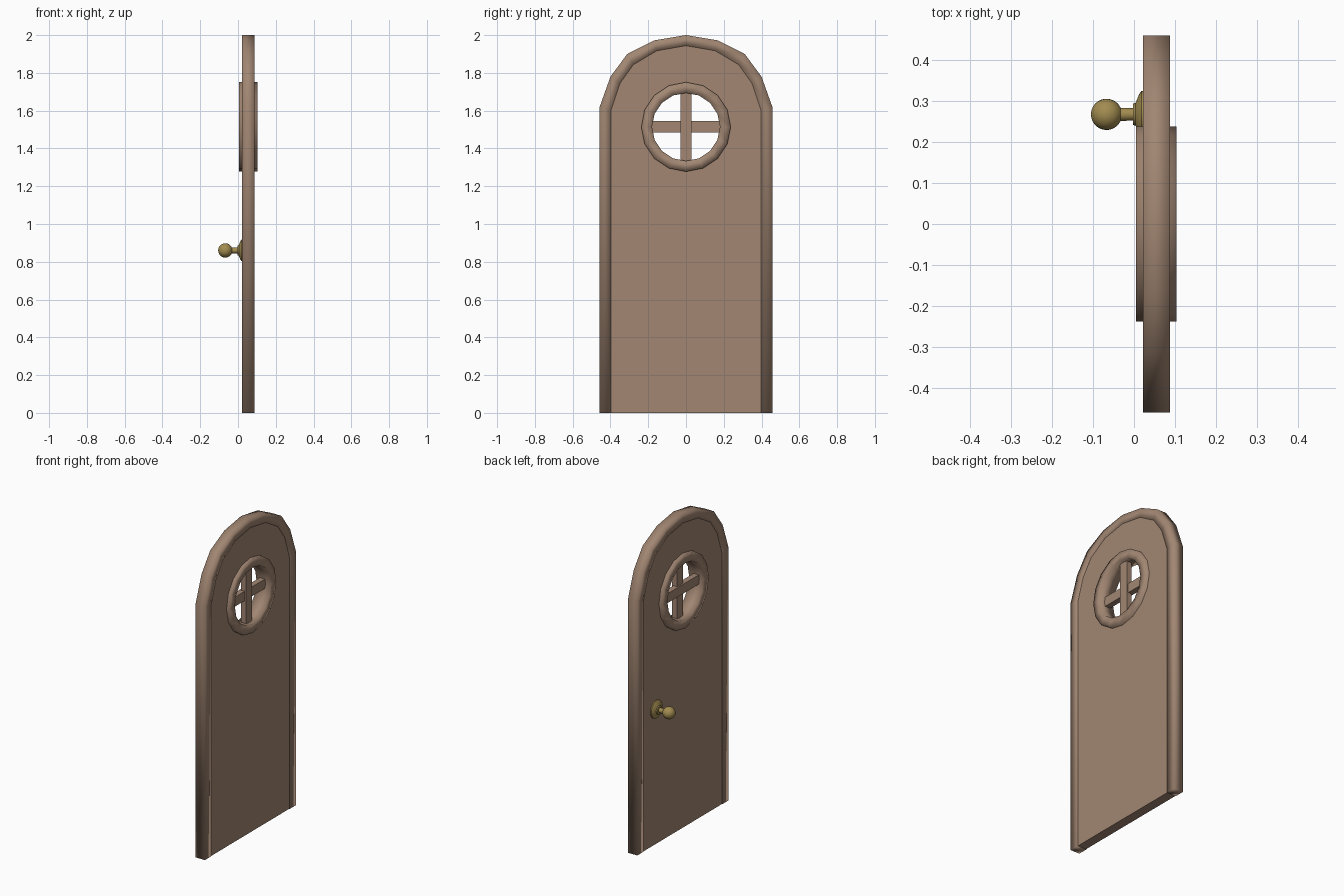
import bpy, bmesh
from math import sin, cos, pi, radians

if "Cube" in bpy.data.objects:
    bpy.data.objects.remove(bpy.data.objects["Cube"])

WIN_Z = 1.514


def material(name, color):
    m = bpy.data.materials.new(name)
    m.diffuse_color = color
    m.use_nodes = True
    m.node_tree.nodes["Principled BSDF"].inputs["Base Color"].default_value = m.diffuse_color
    return m


wood = material("wood", (0.36, 0.24, 0.17, 1))
brass = material("brass", (0.36, 0.26, 0.08, 1))


def finish(bm, name, mat, angle=None):
    bmesh.ops.recalc_face_normals(bm, faces=bm.faces[:])
    me = bpy.data.meshes.new(name)
    bm.to_mesh(me)
    bm.free()
    ob = bpy.data.objects.new(name, me)
    bpy.context.collection.objects.link(ob)
    me.materials.append(mat)
    if angle is not None:
        bpy.ops.object.select_all(action='DESELECT')
        ob.select_set(True)
        bpy.context.view_layer.objects.active = ob
        bpy.ops.object.shade_smooth_by_angle(angle=radians(angle))
    return ob


def mirrored(half):
    """Half outline (bottom to crown) -> full outline."""
    return half + [(-y, z) for y, z in reversed(half[:-1])]


def circle(r, n=16):
    return [(r * cos(2 * pi * i / n), WIN_Z + r * sin(2 * pi * i / n)) for i in range(n)]


def band(name, outer, inner, x0, x1, closed):
    """Rectangular trim running between two matching outlines."""
    bm = bmesh.new()
    rows = [[bm.verts.new((x, *p)) for x, p in ((x0, o), (x1, o), (x1, i), (x0, i))]
            for o, i in zip(outer, inner)]
    for a, b in zip(rows, rows[1:] + (rows[:1] if closed else [])):
        for k in range(4):
            j = (k + 1) % 4
            bm.faces.new((a[k], a[j], b[j], b[k]))
    if not closed:
        bm.faces.new(rows[0])
        bm.faces.new(rows[-1])
    return finish(bm, name, wood, 100)


def panel(name, loops, x0, x1):
    """Flat slab with an outline and a hole."""
    bm = bmesh.new()
    for pts in loops:
        vs = [bm.verts.new((x0, *p)) for p in pts]
        for a, b in zip(vs, vs[1:] + vs[:1]):
            bm.edges.new((a, b))
    bmesh.ops.triangle_fill(bm, edges=bm.edges[:], use_beauty=True)
    ext = bmesh.ops.extrude_face_region(bm, geom=bm.faces[:], use_keep_orig=True)
    moved = [g for g in ext["geom"] if isinstance(g, bmesh.types.BMVert)]
    bmesh.ops.translate(bm, verts=moved, vec=(x1 - x0, 0, 0))
    return finish(bm, name, wood, 30)


def bar(name, x, size):
    bm = bmesh.new()
    bmesh.ops.create_cube(bm, size=1)
    bmesh.ops.scale(bm, verts=bm.verts[:], vec=size)
    bmesh.ops.translate(bm, verts=bm.verts[:], vec=(x, 0, WIN_Z))
    return finish(bm, name, wood)


def lathe_x(name, profile, y, z, mat, n=24):
    """Turn (x, radius) points around an axis along x."""
    bm = bmesh.new()
    vs = [bm.verts.new((x, y + r, z)) for x, r in profile]
    es = [bm.edges.new(e) for e in zip(vs, vs[1:])]
    bmesh.ops.spin(bm, geom=vs + es, cent=(0, y, z), axis=(1, 0, 0),
                   angle=2 * pi, steps=n, use_duplicate=False)
    bmesh.ops.remove_doubles(bm, verts=bm.verts[:], dist=1e-5)
    return finish(bm, name, mat, 40)


# Arched outer trim and the slab it surrounds
outer = mirrored([(0.459, 0), (0.459, 1.615), (0.40, 1.78), (0.311, 1.90), (0.168, 1.972), (0, 2.0)])
inner = mirrored([(0.396, 0), (0.396, 1.605), (0.349, 1.745), (0.279, 1.843), (0.155, 1.917), (0, 1.944)])
band("door_trim", outer, inner, 0.022, 0.088, False)
panel("door_panel", [inner, circle(0.21)], 0.025, 0.085)

# Round window: ring and crossed bars
band("window_ring", circle(0.237), circle(0.18), 0.005, 0.104, True)
bar("window_bar_vertical", 0.060, (0.036, 0.06, 0.385))
bar("window_bar_horizontal", 0.050, (0.036, 0.385, 0.06))

# Knob: plate, flared collar, neck and ball in one turned profile
ball = [(-0.067 + 0.038 * cos(t), 0.038 * sin(t))
        for t in (radians(a) for a in range(25, 180, 14))]
profile = [(0.03, 0), (0.03, 0.057), (0.018, 0.057), (0.012, 0.048), (0.004, 0.028),
           (-0.002, 0.026), (-0.003, 0.015)] + ball + [(-0.105, 0)]
lathe_x("door_knob", profile, 0.267, 0.86, brass)
